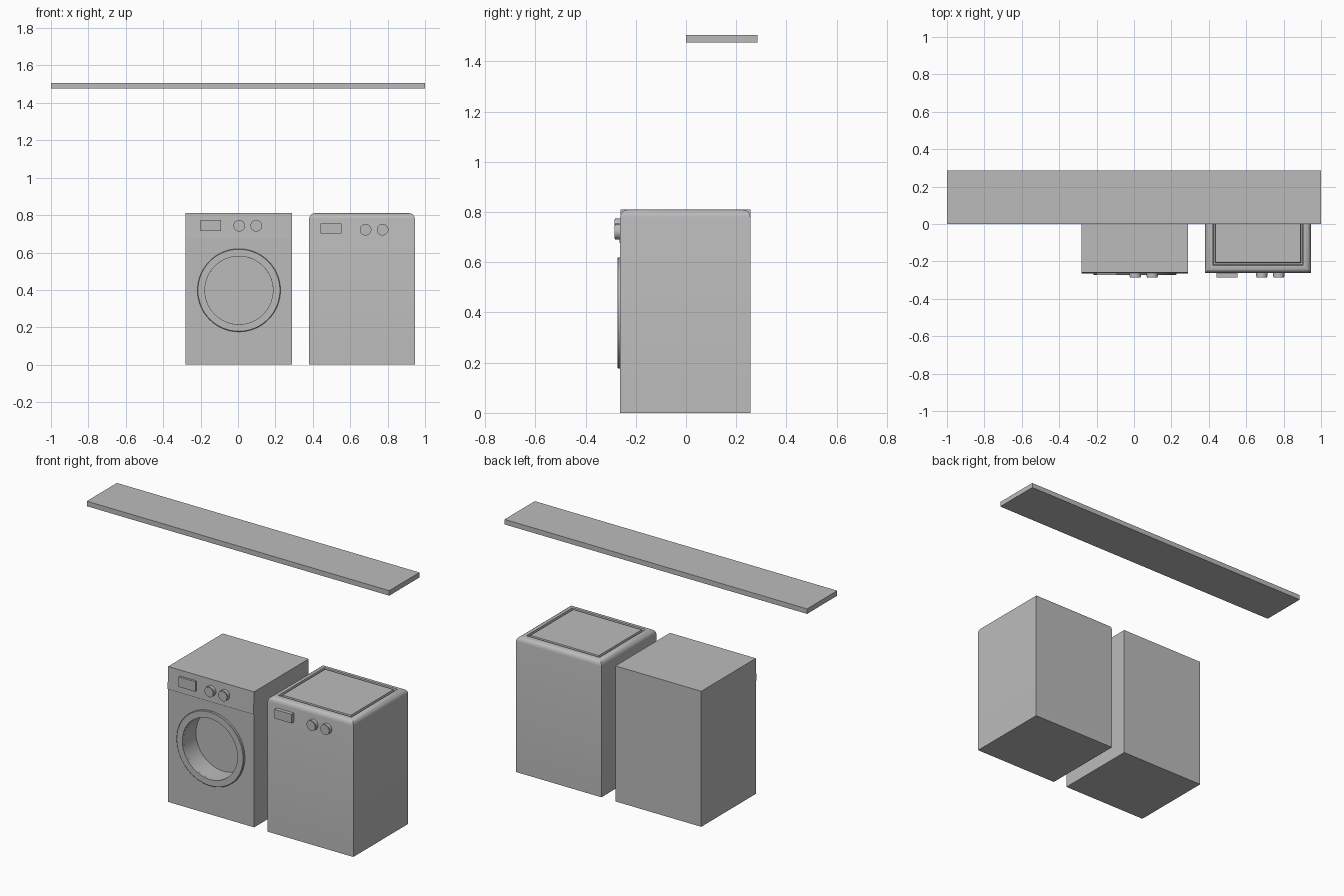
import bpy, bmesh, math
from mathutils import Matrix, Vector

cube = bpy.data.objects.get("Cube")
if cube:
    bpy.data.objects.remove(cube, do_unlink=True)

GREY = (0.5, 0.5, 0.5, 1)
grey = bpy.data.materials.new("plain_grey")
grey.use_nodes = True
grey.diffuse_color = GREY
grey.node_tree.nodes["Principled BSDF"].inputs["Base Color"].default_value = GREY


def finish(name, bm, smooth=False):
    bmesh.ops.recalc_face_normals(bm, faces=bm.faces)
    mesh = bpy.data.meshes.new(name)
    bm.to_mesh(mesh)
    bm.free()
    mesh.materials.append(grey)
    obj = bpy.data.objects.new(name, mesh)
    bpy.context.collection.objects.link(obj)
    if smooth:
        bpy.ops.object.select_all(action='DESELECT')
        obj.select_set(True)
        bpy.context.view_layer.objects.active = obj
        bpy.ops.object.shade_smooth_by_angle(angle=math.radians(35))
    return obj


def box_bm(x, y, z):
    """Box from (min, max) pairs on each axis."""
    bm = bmesh.new()
    bmesh.ops.create_cube(bm, size=1)
    for v in bm.verts:
        v.co = Vector([r[0] if c < 0 else r[1] for c, r in zip(v.co, (x, y, z))])
    return bm


def disc(name, x, z, radius, y, bevel=0.0):
    """Cylinder along y between the (front, back) pair."""
    bm = bmesh.new()
    place = Matrix.Translation((x, sum(y) / 2, z)) @ Matrix.Rotation(math.pi / 2, 4, 'X')
    bmesh.ops.create_cone(bm, cap_ends=True, segments=48, radius1=radius,
                          radius2=radius, depth=y[1] - y[0], matrix=place)
    if bevel:
        rim = [e for e in bm.edges if all(v.co.y < y[0] + 1e-4 for v in e.verts)]
        bmesh.ops.bevel(bm, geom=rim, offset=bevel, segments=2, affect='EDGES')
    return finish(name, bm, True)


def ring(name, x, z, profile):
    """Closed (radius, y) profile turned around the y axis."""
    bm = bmesh.new()
    verts = [bm.verts.new((x + r, y, z)) for r, y in profile]
    edges = [bm.edges.new((verts[i - 1], verts[i])) for i in range(len(verts))]
    bmesh.ops.spin(bm, geom=verts + edges, cent=(x, 0, z), axis=(0, 1, 0),
                   angle=math.tau, steps=64)
    bmesh.ops.remove_doubles(bm, verts=bm.verts, dist=1e-4)
    return finish(name, bm, True)


def controls(prefix, display_x, display_z, knob_xs, knob_z, display_front):
    finish(prefix + "_display", box_bm(display_x, (display_front, -0.25), display_z))
    for i, x in enumerate(knob_xs, 1):
        disc(f"{prefix}_knob_{i}", x, knob_z, 0.031, (-0.285, -0.25), 0.003)


FRONT, BACK, TOP = -0.259, 0.256, 0.81

# Wall shelf
finish("shelf", box_bm((-1, 1), (0, 0.285), (1.476, 1.506)))

# Front loader cabinet with a round drum opening
washer = finish("front_loader_body", box_bm((-0.28, 0.288), (FRONT, BACK), (0, TOP)))
DOOR_X, DOOR_Z, HOLE = 0.005, 0.398, 0.182
cutter = disc("drum_cutter", DOOR_X, DOOR_Z, HOLE, (-0.4, -0.145))
cutter.hide_render = True
cut = washer.modifiers.new("drum_opening", 'BOOLEAN')
cut.operation = 'DIFFERENCE'
cut.solver = 'EXACT'
cut.object = cutter
bpy.ops.object.select_all(action='DESELECT')
washer.select_set(True)
bpy.context.view_layer.objects.active = washer
bpy.ops.object.modifier_apply(modifier=cut.name)
bpy.data.objects.remove(cutter, do_unlink=True)
bpy.ops.object.shade_smooth_by_angle(angle=math.radians(35))

# Door ring
ring("front_loader_door_ring", DOOR_X, DOOR_Z,
     [(HOLE, -0.25), (HOLE, -0.273), (0.219, -0.273), (0.222, -0.27), (0.222, -0.25)])

# Control fascia leaning outwards at its lower edge
bm = box_bm((-0.28, 0.288), (FRONT - 0.006, FRONT + 0.002), (0.677, TOP))
for v in bm.verts:
    if v.co.z > 0.75 and v.co.y < FRONT:
        v.co.y = FRONT - 0.001
finish("front_loader_fascia", bm)
controls("front_loader", (-0.2, -0.09), (0.715, 0.775), (0.007, 0.098), 0.743, -0.274)

# Top loader cabinet: rounded top edges, grooved outline around the lid
bm = box_bm((0.38, 0.946), (FRONT - 0.003, BACK), (0, TOP))
rim = [e for e in bm.edges if all(v.co.z > TOP - 0.01 for v in e.verts)]
bmesh.ops.bevel(bm, geom=rim, offset=0.03, segments=4, profile=0.5, affect='EDGES')
bm.normal_update()
lid = max((f for f in bm.faces if f.normal.z > 0.99), key=lambda f: f.calc_area())
bmesh.ops.inset_region(bm, faces=[lid], thickness=0.016)
groove = bmesh.ops.inset_region(bm, faces=[lid], thickness=0.004, depth=-0.012)
bmesh.ops.inset_region(bm, faces=[lid], thickness=0.014)
bmesh.ops.inset_region(bm, faces=[lid], thickness=0.004, depth=0.012)
finish("top_loader_body", bm, True)
controls("top_loader", (0.44, 0.553), (0.702, 0.756), (0.682, 0.773), 0.722, -0.285)
